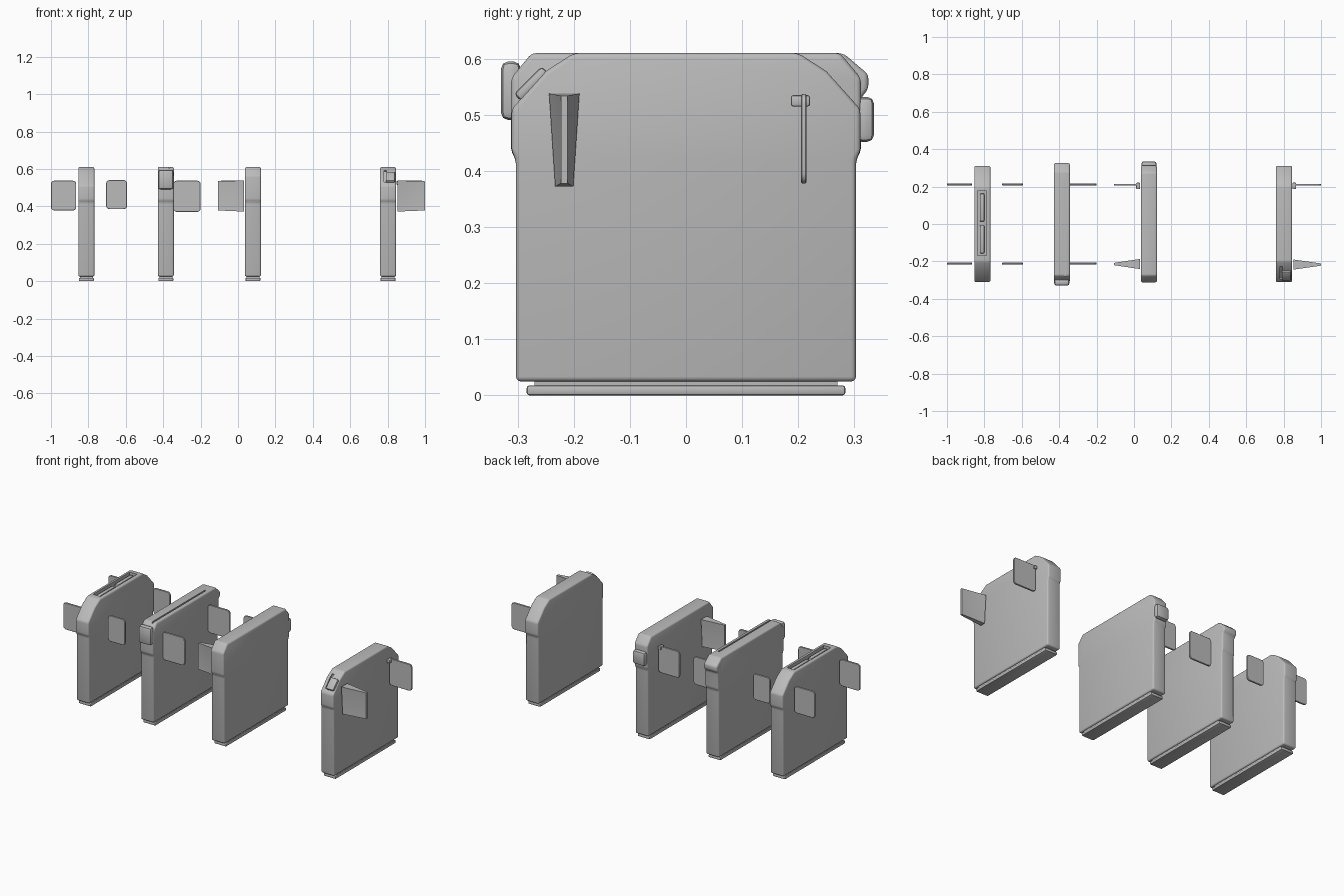
import bpy, bmesh, math
from mathutils import Matrix, Vector

if "Cube" in bpy.data.objects:
    bpy.data.objects.remove(bpy.data.objects["Cube"], do_unlink=True)

grey = bpy.data.materials.new("plain_grey")
grey.use_nodes = True
COLOUR = (0.5, 0.5, 0.5, 1)
grey.diffuse_color = COLOUR
for node in grey.node_tree.nodes:
    if node.type == 'BSDF_PRINCIPLED':
        node.inputs["Base Color"].default_value = COLOUR
        node.inputs["Roughness"].default_value = 0.6


def finish(bm, name, bevel=0.0, segments=2, cutters=()):
    """Turn a bmesh into a bevelled, cut and smooth-shaded object."""
    bmesh.ops.recalc_face_normals(bm, faces=bm.faces[:])
    mesh = bpy.data.meshes.new(name)
    bm.to_mesh(mesh)
    bm.free()
    mesh.materials.append(grey)
    ob = bpy.data.objects.new(name, mesh)
    bpy.context.collection.objects.link(ob)
    bpy.ops.object.select_all(action='DESELECT')
    ob.select_set(True)
    bpy.context.view_layer.objects.active = ob
    if bevel:
        mod = ob.modifiers.new("rounded_edges", 'BEVEL')
        mod.width, mod.segments = bevel, segments
        mod.limit_method, mod.angle_limit = 'ANGLE', math.radians(25)
        bpy.ops.object.modifier_apply(modifier=mod.name)
    for cutter in cutters:
        mod = ob.modifiers.new("cut", 'BOOLEAN')
        mod.operation, mod.object, mod.solver = 'DIFFERENCE', cutter, 'EXACT'
        bpy.ops.object.modifier_apply(modifier=mod.name)
        bpy.data.objects.remove(cutter, do_unlink=True)
    bpy.ops.object.shade_smooth_by_angle(angle=math.radians(40))
    return ob


def box(name, centre, size, bevel=0.0, tilt=0.0):
    bm = bmesh.new()
    bmesh.ops.create_cube(bm, size=1, matrix=Matrix.Translation(centre)
                          @ Matrix.Rotation(tilt, 4, 'X')
                          @ Matrix.Diagonal((*size, 1)))
    return finish(bm, name, bevel)


def cutter(centre, size, tilt=0.0):
    ob = box("slot_cutter", centre, size, tilt=tilt)
    ob.hide_render = True
    return ob


HALF = 0.043


def slab(name, x, front, back, cutters=()):
    """Flat body with shaped shoulders, given as (depth, height) points."""
    lower = [(0.303, 0.025), (0.303, 0.42)]
    outline = [(y, z) for y, z in lower + back]
    outline += [(-y, z) for y, z in reversed(lower + front)]
    bm = bmesh.new()
    face = bm.faces.new([bm.verts.new((x - HALF, y, z)) for y, z in outline])
    ret = bmesh.ops.extrude_face_region(bm, geom=[face])
    for v in ret["geom"]:
        if isinstance(v, bmesh.types.BMVert):
            v.co.x += 2 * HALF
    finish(bm, name + "_body", 0.011, 3, cutters)
    # Stepped foot below the body
    box(name + "_neck", (x, 0, 0.02), (0.07, 0.54, 0.02))
    box(name + "_foot", (x, 0, 0.009), (0.08, 0.568, 0.018), 0.005)


# Shoulder outlines, from the underside of the head to the top
sloped = [(0.311, 0.435), (0.311, 0.51), (0.25, 0.578), (0.2, 0.61)]
square = [(0.311, 0.435), (0.311, 0.53), (0.325, 0.545),
          (0.325, 0.572), (0.28, 0.61)]
plain = [(0.312, 0.435), (0.312, 0.565), (0.275, 0.61)]

slots = {
    "first": [cutter((-0.812, 0.003, 0.61), (0.048, 0.345, 0.05))],
    "second": [cutter((-0.368, -0.03, 0.61), (0.009, 0.5, 0.016))],
    "fourth": [cutter((0.787, -0.265, 0.565), (0.012, 0.09, 0.03), math.radians(45))],
}
slab("first", -0.811, sloped, sloped, slots["first"])
slab("second", -0.386, plain, square, slots["second"])
slab("third", 0.08, plain, plain)
slab("fourth", 0.802, sloped, sloped, slots["fourth"])

# Inner rails in the top slot, end latches and ridge
for side in (-1, 1):
    box("slot_rail", (-0.812, 0.003 + side * 0.085, 0.592), (0.024, 0.15, 0.024), 0.006)
box("front_latch", (-0.386, -0.312, 0.543), (0.082, 0.036, 0.105), 0.014)
box("back_latch", (0.08, 0.318, 0.492), (0.08, 0.034, 0.08), 0.012)
box("front_ridge", (0.815, -0.275, 0.555), (0.05, 0.07, 0.02), 0.007, math.radians(45))


def tab(name, x0, x1, y, low=0.378, high=0.537):
    """Thin plate with rounded corners, standing across the depth."""
    bm = bmesh.new()
    bmesh.ops.create_cube(bm, size=1, matrix=Matrix.Translation(
        ((x0 + x1) / 2, y, (low + high) / 2))
        @ Matrix.Diagonal((abs(x1 - x0), 0.01, high - low, 1)))
    corners = [e for e in bm.edges
               if abs((e.verts[0].co - e.verts[1].co).normalized().y) > 0.9]
    bmesh.ops.bevel(bm, geom=corners, offset=0.018, segments=4,
                    profile=0.5, affect='EDGES')
    finish(bm, name, 0.002, 1)


def flared_tab(name, root, tip, y):
    """Plate that swells towards its root, with dished triangular faces."""
    low, high = 0.372, 0.538
    bm = bmesh.new()
    ring = []
    for x, z, half in ((root, low, 0.016), (tip, low + 0.006, 0.006),
                       (tip, high - 0.004, 0.006), (root, high, 0.027)):
        ring.append([bm.verts.new((x, y + s * half, z)) for s in (-1, 1)])
    sides = [bm.faces.new([pair[s] for pair in ring]) for s in (0, 1)]
    for a, b in zip(ring, ring[1:] + ring[:1]):
        bm.faces.new((a[0], b[0], b[1], a[1]))
    poked = bmesh.ops.poke(bm, faces=sides)
    for v in poked["verts"]:
        v.co.y = y + math.copysign(0.006, v.co.y - y)
    finish(bm, name)


# Side tabs, in front and back pairs
for y, place in ((-0.212, "front"), (0.212, "back")):
    tab(place + "_outer_tab", -0.865, -1.0, y)
    tab(place + "_loose_tab", -0.705, -0.593, y, 0.385, 0.54)
    tab(place + "_second_tab", -0.345, -0.2, y, 0.37)
flared_tab("third_front_tab", 0.032, -0.108, -0.214)
flared_tab("fourth_front_tab", 0.852, 1.0, -0.217)
tab("third_back_tab", 0.032, -0.108, 0.21)
tab("fourth_back_tab", 0.852, 1.0, 0.21)
for x in (0.022, 0.857):
    box("tab_hook", (x, 0.204, 0.525), (0.02, 0.034, 0.02), 0.004)
